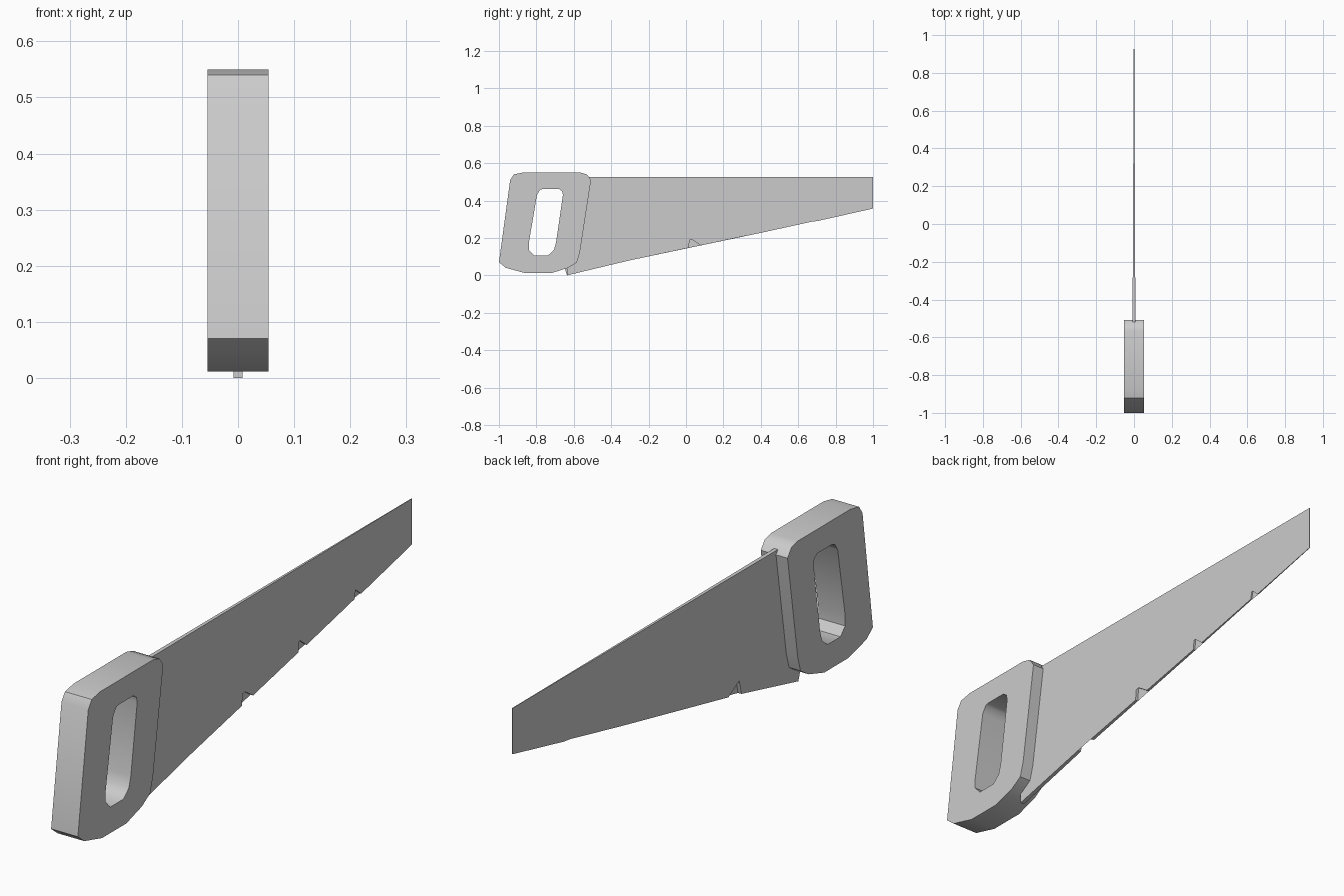
import bpy, bmesh, math

if "Cube" in bpy.data.objects:
    bpy.data.objects.remove(bpy.data.objects["Cube"])


def make_object(name, bm):
    bmesh.ops.recalc_face_normals(bm, faces=bm.faces[:])
    mesh = bpy.data.meshes.new(name)
    bm.to_mesh(mesh)
    bm.free()
    obj = bpy.data.objects.new(name, mesh)
    bpy.context.collection.objects.link(obj)
    return obj


def loop_pair(bm, profile, half):
    """Place a (y, z) profile on both sides; half(y) is the half thickness."""
    return [[bm.verts.new((s * half(y), y, z)) for y, z in profile] for s in (-1, 1)]


def bridge(bm, a, b):
    n = len(a)
    for i in range(n):
        j = (i + 1) % n
        bm.faces.new((a[i], a[j], b[j], b[i]))


# Handle: slanted rounded grip with a finger hole
outer = [(-1, .07), (-.94, .51), (-.92, .54), (-.87, .55), (-.567, .55),
         (-.53, .54), (-.508, .51), (-.567, .125), (-.583, .07), (-.63, .04),
         (-.72, .012), (-.86, .012), (-.963, .04)]
hole = [(-.84, .174), (-.797, .43), (-.78, .457), (-.765, .462), (-.68, .462),
        (-.663, .45), (-.658, .43), (-.695, .174), (-.706, .136), (-.72, .122),
        (-.738, .107), (-.813, .107), (-.84, .136)]
bm = bmesh.new()
out_l, out_r = loop_pair(bm, outer, lambda y: .054)
in_l, in_r = loop_pair(bm, hole, lambda y: .054)
for a, b in ((out_l, out_r), (in_l, in_r), (out_l, in_l), (out_r, in_r)):
    bridge(bm, a, b)
handle = make_object("handle", bm)
handle.data.polygons.foreach_set("use_smooth", [True] * len(handle.data.polygons))
handle.data.set_sharp_from_angle(angle=math.radians(40))

# Blade: notched lower edge, thinning towards the tip
teeth = [((-.31, .078), (-.298, .13), (-.235, .094)),
         ((.015, .147), (.02, .2), (.08, .16)),
         ((.342, .216), (.347, .26), (.39, .225)),
         ((.668, .286), (.674, .318), (.706, .291))]
profile = [(-.636, 0)] + [p for notch in teeth for p in notch]
profile += [(1, .357), (1, .525), (-.64, .525), (-.652, .44), (-.69, .17), (-.636, .06)]
bm = bmesh.new()
left, right = loop_pair(bm, profile, lambda y: .001 + .007 * (1 - y) / 1.6)
bridge(bm, left, right)
caps = [bm.faces.new(left), bm.faces.new(right)]
bmesh.ops.triangulate(bm, faces=caps)
make_object("blade", bm)
